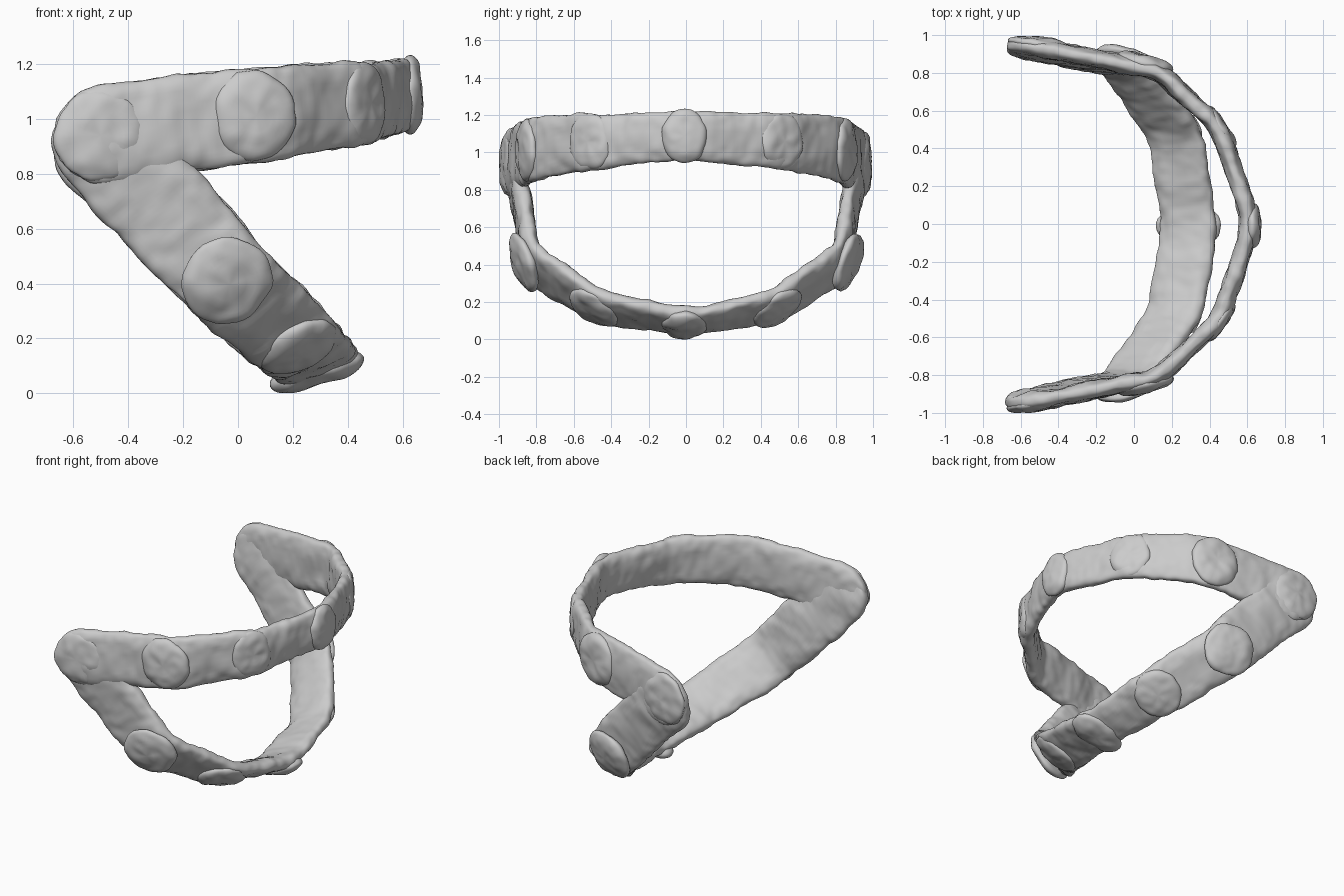
import bpy, bmesh, math
from mathutils import Vector, noise

if "Cube" in bpy.data.objects:
    bpy.data.objects.remove(bpy.data.objects["Cube"])


def bumpy(p, seed):
    # soft hand-modelled surface: broad dents plus fine ripples
    o = Vector((seed * 7.3, seed * 3.1, 0))
    return 0.012 * noise.noise(p * 7 + o) + 0.007 * noise.noise(p * 19 + o)


def finish(name, bm, seed):
    bmesh.ops.recalc_face_normals(bm, faces=bm.faces)
    bm.normal_update()
    moves = [(v, v.normal * bumpy(v.co, seed)) for v in bm.verts]
    for v, d in moves:
        v.co += d
    me = bpy.data.meshes.new(name)
    bm.to_mesh(me)
    bm.free()
    for p in me.polygons:
        p.use_smooth = True
    ob = bpy.data.objects.new(name, me)
    bpy.context.collection.objects.link(ob)
    return ob


def frames(half, n=220, blur=5):
    # half: (x, y, z, half_width, width_dir_x, width_dir_z), from -y end to the middle
    pts = half + [(x, -y, *r) for x, y, *r in half[-2::-1]]
    cum = [0]
    for a, b in zip(pts, pts[1:]):
        cum.append(cum[-1] + (Vector(a[:3]) - Vector(b[:3])).length)
    rows = []
    for i in range(n):
        s = cum[-1] * i / (n - 1)
        k = max(j for j in range(len(pts) - 1) if cum[j] <= s + 1e-9)
        f = (s - cum[k]) / (cum[k + 1] - cum[k])
        rows.append([a + (b - a) * f for a, b in zip(pts[k], pts[k + 1])])
    soft = []
    for i in range(n):
        m = min(blur, i, n - 1 - i)
        win = rows[i - m:i + m + 1]
        soft.append([sum(c) / len(win) for c in zip(*win)])
    out = []
    for i, r in enumerate(soft):
        s = cum[-1] * i / (n - 1)
        t = (Vector(soft[min(i + 3, n - 1)][:3]) - Vector(soft[max(i - 3, 0)][:3])).normalized()
        w = Vector((r[4], 0, r[5]))
        w = (w - t * w.dot(t)).normalized()
        out.append((Vector(r[:3]), t, w, w.cross(t).normalized(), r[3], min(s, cum[-1] - s)))
    return out


def band(name, fr, thick, seed, ring=40):
    bm = bmesh.new()
    loops = []
    for c, t, w, nrm, hw, end in fr:
        # rounded tongue-shaped ends
        u = min(1, (end + 0.003) / hw)
        k = math.sqrt(1 - (1 - u) ** 2)
        h = thick * min(1, 0.35 + 0.65 * k)
        loop = []
        for j in range(ring):
            a = 2 * math.pi * j / ring
            ca, sa = math.cos(a), math.sin(a)
            x = math.copysign(abs(ca) ** 0.75, ca) * hw * k
            y = math.copysign(abs(sa) ** 0.75, sa) * h
            loop.append(bm.verts.new(c + w * x + nrm * y))
        loops.append(loop)
    for a, b in zip(loops, loops[1:]):
        for j in range(ring):
            bm.faces.new((a[j], a[(j + 1) % ring], b[(j + 1) % ring], b[j]))
    bm.faces.new(loops[0])
    bm.faces.new(loops[-1])
    return finish(name, bm, seed)


def pad(name, fr, target, rw, rt, seed, h=0.042, out=0.02):
    # flattened round pad pressed on the outside of a band
    c, t, w, nrm, hw, _ = min(fr, key=lambda f: (f[0] - Vector(target)).length)
    away = Vector((c.x + 0.2, c.y, -0.6 if c.z < 0.8 else 0))
    nrm = -nrm if nrm.dot(away) < 0 else nrm
    bm = bmesh.new()
    bmesh.ops.create_uvsphere(bm, u_segments=40, v_segments=24, radius=1)
    for v in bm.verts:
        r = math.hypot(v.co.x, v.co.y)
        g = (r ** 0.7) / r if r > 1e-4 else 1
        v.co = (c + nrm * (out + v.co.z * h)
                + w * (v.co.x * g * rw) + t * (v.co.y * g * rt))
    return finish(name, bm, seed)


# upper band: nearly level, bending around the +x side
upper = frames([(-0.67, -0.95, 0.925, 0.165, 0, 1), (-0.45, -0.925, 0.945, 0.18, 0, 1),
                (-0.2, -0.875, 0.985, 0.177, 0, 1), (0.13, -0.812, 1.022, 0.17, 0, 1),
                (0.45, -0.51, 1.06, 0.15, 0, 1), (0.60, -0.08, 1.085, 0.13, 0, 1),
                (0.61, 0, 1.088, 0.13, 0, 1)])
band("upper_band", upper, 0.048, 1)

# lower band: slants down from the same ends and sags under
lower = frames([(-0.63, -0.945, 1.02, 0.17, 0.77, 0.64), (-0.45, -0.91, 0.86, 0.185, 0.77, 0.64),
                (-0.25, -0.865, 0.65, 0.185, 0.77, 0.64), (-0.04, -0.83, 0.41, 0.175, 0.8, 0.6),
                (0.22, -0.47, 0.175, 0.163, 0.88, 0.45), (0.285, -0.08, 0.106, 0.15, 0.95, 0.3),
                (0.285, 0, 0.102, 0.15, 0.95, 0.3)])
band("lower_band", lower, 0.05, 2)

# round pads
for i, (side, s) in enumerate((("front", -1), ("back", 1))):
    pad(f"{side}_end_pad", upper, (-0.5, s * 0.94, 0.94), 0.165, 0.165, 3 + i, 0.038, 0.022)
    pad(f"{side}_upper_pad", upper, (0.06, s * 0.83, 1.02), 0.167, 0.155, 5 + i, 0.045, 0.024)
    pad(f"{side}_upper_side_pad", upper, (0.45, s * 0.51, 1.06), 0.148, 0.13, 7 + i, 0.04, 0.018)
    pad(f"{side}_lower_pad", lower, (-0.06, s * 0.83, 0.41), 0.168, 0.165, 9 + i, 0.045, 0.05)
    pad(f"{side}_lower_side_pad", lower, (0.22, s * 0.48, 0.175), 0.155, 0.145, 11 + i, 0.042, 0.028)
pad("middle_upper_pad", upper, (0.61, 0, 1.09), 0.145, 0.12, 13, 0.045, 0.022)
pad("middle_lower_pad", lower, (0.285, 0, 0.1), 0.18, 0.12, 14, 0.045, 0.028)
